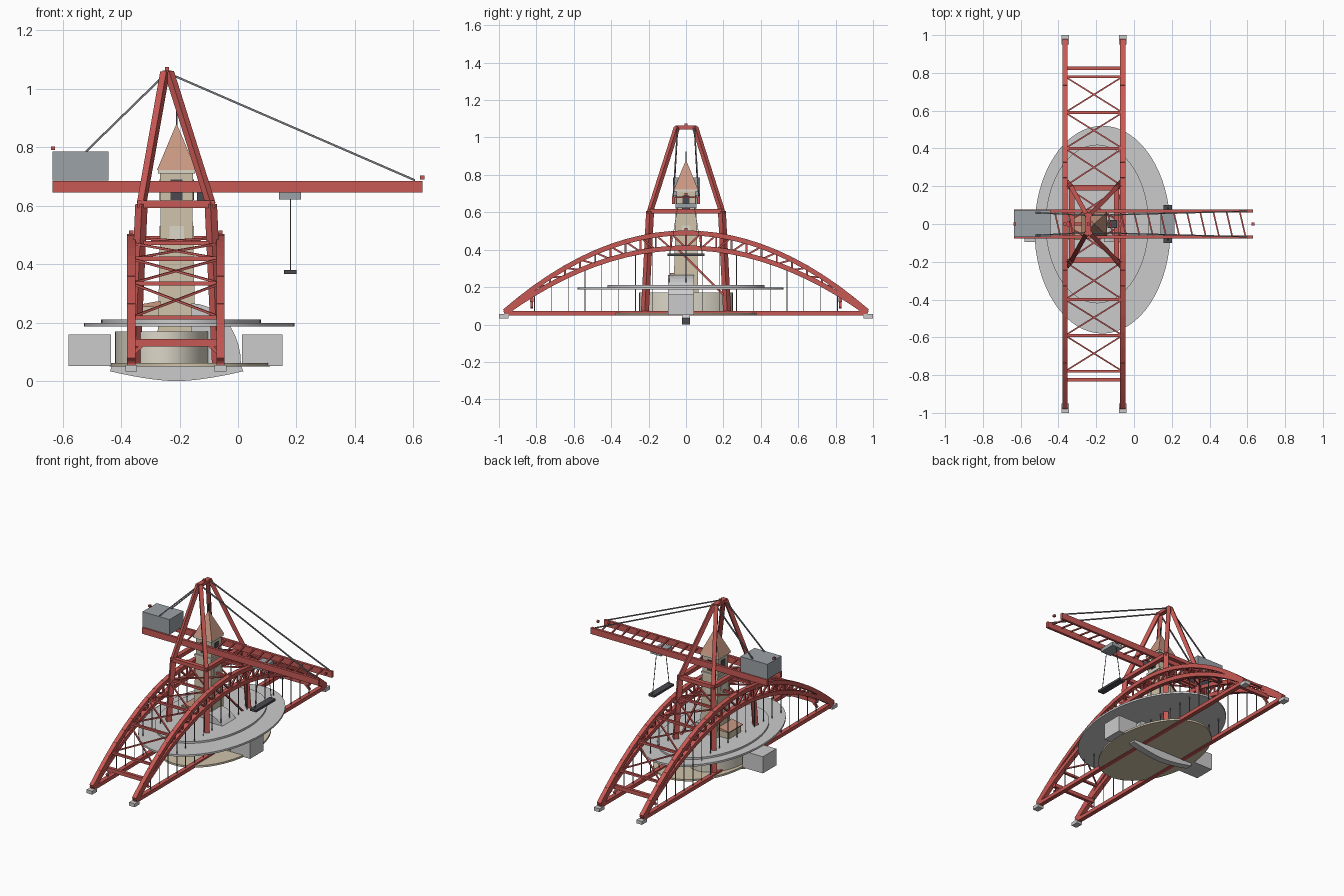
import bpy, bmesh, math
from mathutils import Vector, Matrix

if "Cube" in bpy.data.objects:
    bpy.data.objects.remove(bpy.data.objects["Cube"])


def material(name, r, g, b):
    m = bpy.data.materials.new(name)
    m.diffuse_color = (r, g, b, 1)
    m.use_nodes = True
    m.node_tree.nodes["Principled BSDF"].inputs["Base Color"].default_value = m.diffuse_color
    return m


RED = material("red_steel", 0.58, 0.10, 0.09)
TAN = material("sandstone", 0.62, 0.54, 0.40)
PALE = material("pale_stone", 0.72, 0.68, 0.58)
ROOF = material("terracotta", 0.58, 0.31, 0.22)
DARK = material("dark_metal", 0.07, 0.07, 0.08)
CABLE = material("cable", 0.2, 0.2, 0.22)
GREY = material("grey_concrete", 0.55, 0.55, 0.55)
STEEL = material("grey_steel", 0.33, 0.36, 0.39)


def finish(name, bm, mat):
    bmesh.ops.recalc_face_normals(bm, faces=bm.faces)
    me = bpy.data.meshes.new(name)
    bm.to_mesh(me)
    bm.free()
    ob = bpy.data.objects.new(name, me)
    bpy.context.collection.objects.link(ob)
    me.materials.append(mat)
    return ob


def beams(name, segments, w, h, mat):
    """Square bars between point pairs, joined as one part."""
    bm = bmesh.new()
    for a, b in segments:
        a, b = Vector(a), Vector(b)
        d = (b - a).normalized()
        side = d.cross((0, 0, 1))
        side = side.normalized() if side.length > 0.01 else Vector((1, 0, 0))
        up = side.cross(d)
        q = [[bm.verts.new(p + side * s * w / 2 + up * t * h / 2)
              for s, t in ((-1, -1), (1, -1), (1, 1), (-1, 1))] for p in (a, b)]
        bm.faces.new(q[0])
        bm.faces.new(q[1][::-1])
        for i in range(4):
            j = (i + 1) % 4
            bm.faces.new((q[0][i], q[0][j], q[1][j], q[1][i]))
    return finish(name, bm, mat)


def boxes(name, ranges, mat):
    """Boxes given as x0, x1, y0, y1, z0, z1."""
    bm = bmesh.new()
    for x0, x1, y0, y1, z0, z1 in ranges:
        m = Matrix.Translation(((x0 + x1) / 2, (y0 + y1) / 2, (z0 + z1) / 2)) @ \
            Matrix.Diagonal((x1 - x0, y1 - y0, z1 - z0, 1))
        bmesh.ops.create_cube(bm, size=1, matrix=m)
    return finish(name, bm, mat)


def drum(name, cx, cy, rx, ry, z0, z1, mat, n=64, top=1.0):
    """Elliptical cylinder or cone; n=4 gives a square tower."""
    k = math.sqrt(2) if n == 4 else 1
    bm = bmesh.new()
    m = Matrix.Translation((cx, cy, (z0 + z1) / 2)) @ Matrix.Diagonal((rx * k, ry * k, 1, 1)) @ \
        Matrix.Rotation(math.pi / 4 if n == 4 else 0, 4, 'Z')
    bmesh.ops.create_cone(bm, cap_ends=True, segments=n, radius1=1, radius2=top,
                          depth=z1 - z0, matrix=m)
    ob = finish(name, bm, mat)
    if n > 16:
        for p in ob.data.polygons:
            p.use_smooth = len(p.vertices) == 4
        ob.data.set_sharp_from_angle(angle=math.radians(35))
    return ob


def slab(name, profile, y0, y1, mat):
    """Extrude an x-z profile along y."""
    bm = bmesh.new()
    f = bm.faces.new([bm.verts.new((x, y0, z)) for x, z in profile])
    r = bmesh.ops.extrude_face_region(bm, geom=[f])
    bmesh.ops.translate(bm, vec=(0, y1 - y0, 0),
                        verts=[v for v in r["geom"] if isinstance(v, bmesh.types.BMVert)])
    return finish(name, bm, mat)


# Bridge arches
AX = (-0.365, -0.06)
upper = lambda y: 0.49 - 0.42 * (y / 0.97) ** 2
lower = lambda y: 0.41 - 0.35 * (y / 0.97) ** 2
N = 24
ys = [-0.97 + 1.94 * i / N for i in range(N + 1)]
chords, lacing, hangers, ties = [], [], [], []
for x in AX:
    for f in (upper, lower):
        chords += [((x, a, f(a)), (x, b, f(b))) for a, b in zip(ys, ys[1:])]
    for i in range(2, N - 2):
        a, b = ys[i], ys[i + 1]
        lo, hi = (a, b) if a >= -0.01 else (b, a)
        lacing.append(((x, lo, lower(lo)), (x, hi, upper(hi))))
        lacing.append(((x, a, lower(a)), (x, a, upper(a))))
    hangers += [((x, 0.09 * i, 0.06), (x, 0.09 * i, lower(0.09 * i))) for i in range(-9, 10)]
    ties.append(((x, -0.97, 0.06), (x, 0.97, 0.06)))
beams("arch_chords", chords, 0.028, 0.026, RED)
beams("arch_lacing", lacing, 0.01, 0.01, RED)
beams("deck_hangers", hangers, 0.004, 0.004, CABLE)
beams("bridge_ties", ties, 0.028, 0.024, RED)
boxes("bridge_feet", [(x - 0.02, x + 0.02, s - 0.025, s + 0.025, 0.033, 0.055)
                      for x in AX for s in (-0.975, 0.975)], GREY)

# Struts and crossed wind bracing between the arches
struts, cross = [], []
levels = [0, 0.2, 0.4, 0.59, 0.78]
for s in (-1, 1):
    for y in levels:
        struts.append(((AX[0], s * y, upper(y)), (AX[1], s * y, upper(y))))
    for a, b in zip(levels, levels[1:]):
        for p, q in (AX, AX[::-1]):
            cross.append(((p, s * a, upper(a)), (q, s * b, upper(b))))
beams("arch_struts", struts, 0.014, 0.014, RED)
beams("arch_wind_bracing", cross, 0.008, 0.008, RED)
beams("portal_beams", [((AX[0], y, 0.132), (AX[1], y, 0.132)) for y in (-0.825, 0.825)],
      0.02, 0.025, RED)
beams("portal_knees", [((x, y, 0.09), (x + d, y, 0.125)) for y in (-0.825, 0.825)
                       for x, d in ((AX[0], 0.04), (AX[1], -0.04))], 0.012, 0.012, RED)

# Crane gantry: lower legs, square frame, upper legs and head
legs, tops, frame = [], [], []
for x0, x1, x2 in ((-0.355, -0.33, -0.25), (-0.068, -0.093, -0.235)):
    for s in (-1, 1):
        legs.append(((x0, s * 0.22, 0.06), (x1, s * 0.192, 0.605)))
        tops.append(((x1, s * 0.192, 0.605), (x2, s * 0.048, 1.055)))
    frame.append(((x1, -0.205, 0.605), (x1, 0.205, 0.605)))
frame += [((-0.34, s * 0.192, 0.605), (-0.083, s * 0.192, 0.605)) for s in (-1, 1)]
beams("gantry_lower_legs", legs, 0.03, 0.03, RED)
beams("gantry_upper_legs", tops, 0.024, 0.024, RED)
beams("gantry_frame", frame, 0.028, 0.024, RED)
boxes("gantry_head", [(-0.258, -0.228, -0.055, 0.055, 1.043, 1.063)], RED)
beams("gantry_stay", [((-0.08, -0.06, 0.42), (-0.07, 0.22, 0.14))], 0.01, 0.01, RED)

# Jib with cross lacing
boxes("jib_beams", [(-0.635, 0.63, s * 0.068 - 0.008, s * 0.068 + 0.008, 0.645, 0.685)
                    for s in (-1, 1)], RED)
beams("jib_lacing", [((-0.56 + 0.07 * i, 0.065, 0.68), (-0.53 + 0.07 * i, -0.065, 0.68))
                     for i in range(17) if not 4 <= i <= 5], 0.008, 0.008, RED)
boxes("counterweight", [(-0.635, -0.442, -0.07, 0.075, 0.687, 0.785)], STEEL)
boxes("trolley", [(0.14, 0.215, -0.055, 0.055, 0.622, 0.646)], STEEL)
boxes("winch", [(-0.14, -0.09, -0.022, 0.022, 0.618, 0.646)], DARK)
boxes("hook_bar", [(0.157, 0.2, -0.1, 0.1, 0.367, 0.381)], DARK)
beams("hoist_cables", [((0.18, s * 0.045, 0.625), (0.18, s * 0.085, 0.38)) for s in (-1, 1)],
      0.003, 0.003, CABLE)
stays = []
for s in (-1, 1):
    stays += [((-0.243, s * 0.045, 1.055), (0.605, s * 0.068, 0.687)),
              ((-0.243, s * 0.045, 1.055), (-0.52, s * 0.06, 0.785))]
beams("jib_stays", stays, 0.007, 0.007, CABLE)
boxes("warning_lamps", [(x - 0.007, x + 0.007, y - 0.007, y + 0.007, z, z + 0.013) for x, y, z in
                        ((-0.632, 0, 0.79), (0.63, 0, 0.69), (-0.243, 0, 1.062),
                         (AX[0], 0, 0.503), (AX[1], 0, 0.503))], RED)

# Oval decks and drum
drum("main_deck", -0.167, -0.03, 0.36, 0.55, 0.187, 0.199, GREY)
drum("upper_deck", -0.195, 0, 0.273, 0.42, 0.199, 0.211, GREY)
drum("lower_deck", -0.165, 0, 0.275, 0.42, 0.05, 0.062, TAN)
drum("stone_drum", -0.255, 0, 0.165, 0.25, 0.06, 0.17, PALE)

# Tower
TX = -0.21
drum("tower_shaft", TX, 0, 0.065, 0.067, 0.15, 0.6, TAN, 4, 0.83)
boxes("tower_belfry", [(TX - 0.056, TX + 0.056, -0.052, 0.052, 0.6, 0.715)], TAN)
boxes("tower_cornices", [(TX - r, TX + r, -r, r, z, z + 0.012) for r, z in
                         ((0.06, 0.385), (0.061, 0.594), (0.063, 0.71))], PALE)
drum("tower_spire", TX, 0, 0.067, 0.064, 0.722, 0.88, ROOF, 4, 0.01)
beams("spire_finial", [((TX, 0, 0.87), (TX, 0, 0.925))], 0.005, 0.005, DARK)
boxes("belfry_openings", [(TX - 0.02, TX + 0.02, -0.055, 0.055, 0.62, 0.69),
                          (TX - 0.059, TX + 0.059, -0.02, 0.02, 0.62, 0.69)], DARK)
boxes("tower_panels", [(TX - 0.025, TX + 0.025, -0.059, 0.059, 0.485, 0.53),
                       (TX - 0.059, TX + 0.059, -0.025, 0.025, 0.485, 0.53)], PALE)

# Annexes: tiled side house and rounded hall
boxes("side_house", [(-0.34, -0.27, -0.075, 0.045, 0.2, 0.255)], TAN)
slab("side_house_roof", [(-0.347, 0.254), (-0.265, 0.254), (-0.265, 0.275), (-0.347, 0.26)],
     -0.085, 0.055, ROOF)
arc = [(-0.16 + 0.17 * math.sin(math.pi * i / 20), 0.06 + 0.206 * math.cos(math.pi * i / 20))
       for i in range(11)]
slab("rounded_hall", [(-0.16, 0.06)] + arc, -0.095, 0.042, GREY)

# End blocks and curved keel
boxes("end_blocks", [(-0.58, -0.435, -0.095, 0.042, 0.052, 0.16),
                     (0.013, 0.153, -0.095, 0.042, 0.052, 0.16)], GREY)
keel = [(TX + 0.228 * t / 6, 0.034 * (abs(t) / 6) ** 1.6) for t in range(-6, 7)]
slab("curved_keel", keel + [(0.01, 0.055), (-0.43, 0.055)], -0.022, 0.022, GREY)
